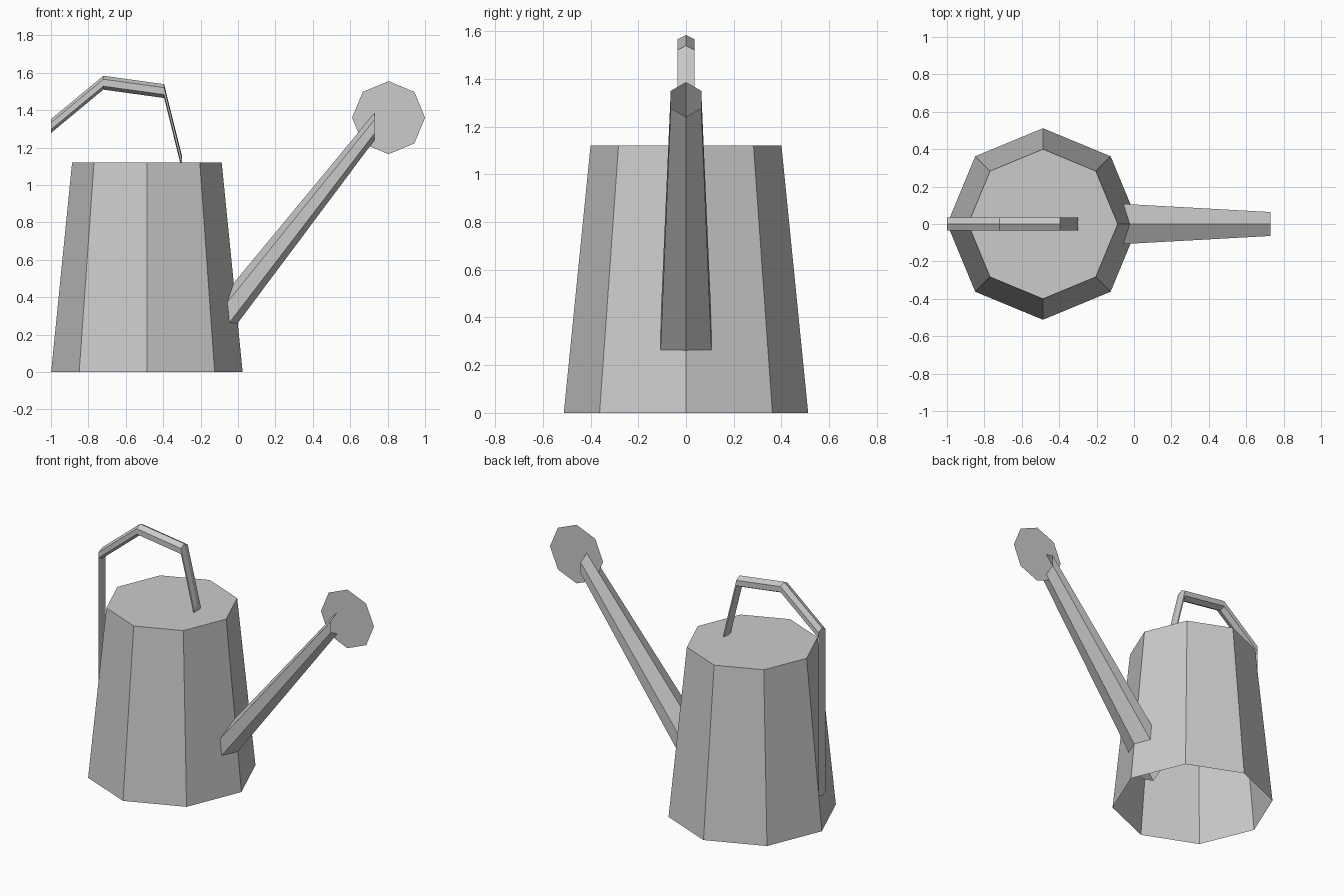
import bpy, bmesh
from math import sin, cos, pi

cube = bpy.data.objects.get("Cube")
if cube:
    bpy.data.objects.remove(cube, do_unlink=True)

GREY = (0.6, 0.6, 0.6, 1)
metal = bpy.data.materials.new("light_grey_metal")
metal.use_nodes = True
metal.diffuse_color = GREY
shader = next(n for n in metal.node_tree.nodes if n.type == 'BSDF_PRINCIPLED')
shader.inputs["Base Color"].default_value = GREY


def finish(name, bm, recalc=True):
    if recalc:
        bmesh.ops.recalc_face_normals(bm, faces=bm.faces)
    mesh = bpy.data.meshes.new(name)
    bm.to_mesh(mesh)
    bm.free()
    mesh.materials.append(metal)
    obj = bpy.data.objects.new(name, mesh)
    bpy.context.collection.objects.link(obj)
    return obj


def hexagon(x, z, width, height):
    """Upright hexagon facing along x, with a point at the top."""
    r = width / cos(pi / 6)
    return [(x, r * sin(k * pi / 3), z + height * cos(k * pi / 3)) for k in range(6)]


def octagon(x, z, r):
    return [(x + r * cos(k * pi / 4), r * sin(k * pi / 4), z) for k in range(8)]


def loft(name, sections, cap_start=False, cap_end=False):
    """Join matching rings of points into a tube."""
    bm = bmesh.new()
    rings = [[bm.verts.new(p) for p in s] for s in sections]
    n = len(rings[0])
    for a, b in zip(rings, rings[1:]):
        for i in range(n):
            j = (i + 1) % n
            bm.faces.new((a[i], a[j], b[j], b[i]))
    if cap_start:
        bm.faces.new(rings[0][::-1])
    if cap_end:
        bm.faces.new(rings[-1])
    return finish(name, bm)


# Tapered can, closed on top and open underneath
loft("can_body", [octagon(-0.487, 0, 0.512), octagon(-0.487, 1.12, 0.4)], cap_end=True)

# Spout: open tapering tube that starts inside the can
loft("spout", [hexagon(-0.16, 0.18, 0.113, 0.13), hexagon(0.73, 1.313, 0.064, 0.073)])

# Handle: upright hexagon carried along a bent path, from the back strip to the lid
handle_path = [(-1, 0.27), (-1, 1.315), (-0.72, 1.547), (-0.395, 1.502), (-0.3, 1.12)]
loft("handle", [hexagon(x, z, 0.0355, 0.037) for x, z in handle_path],
     cap_start=True, cap_end=True)

# Sprinkler plate: thin flat octagon standing across the spout tip
bm = bmesh.new()
bm.faces.new([bm.verts.new((0.805 + x, 0, 1.36 + y))
              for x, y, z in octagon(0, 0, 0.195)])
finish("sprinkler_plate", bm, recalc=False)
